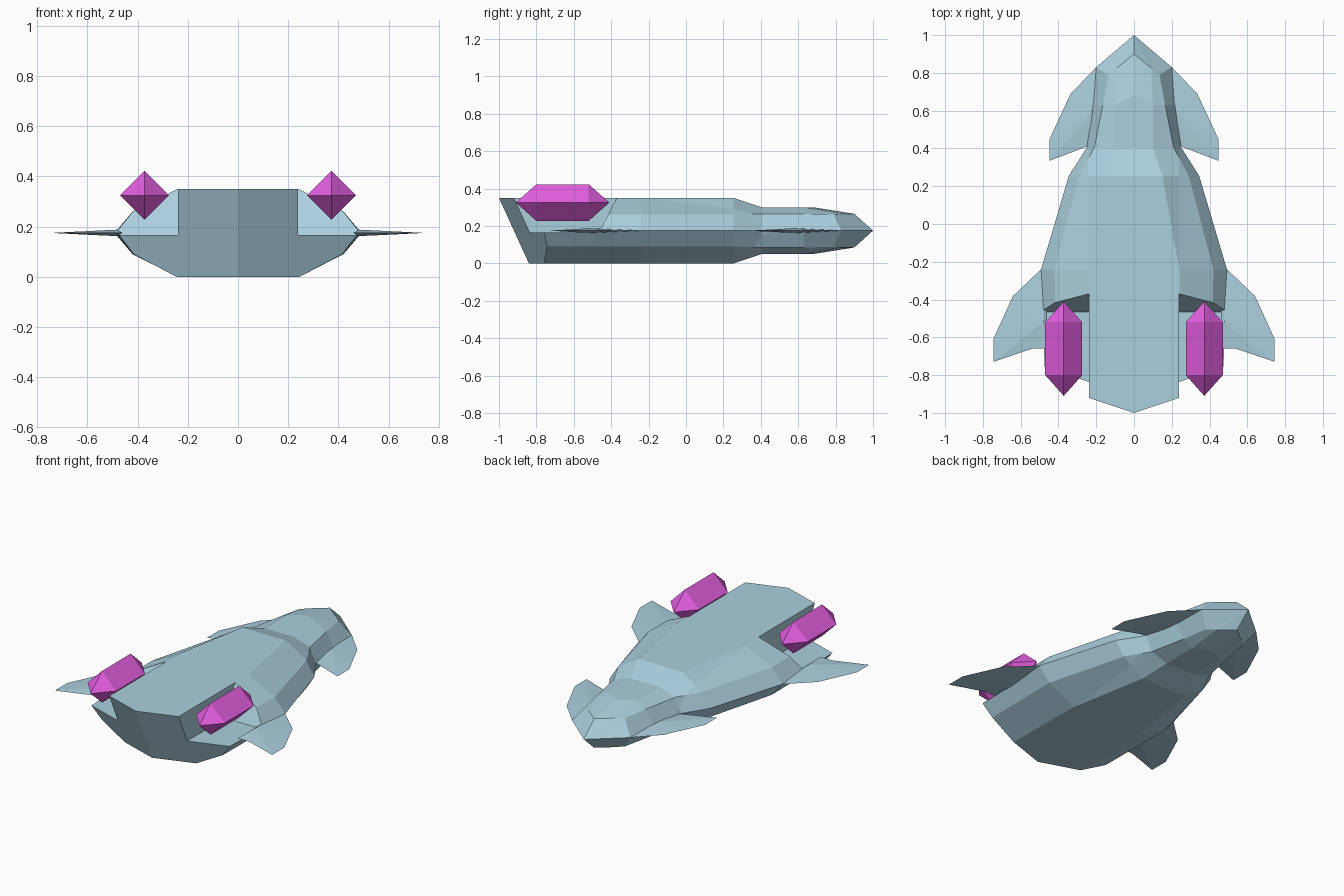
import bpy, bmesh, math

if "Cube" in bpy.data.objects:
    bpy.data.objects.remove(bpy.data.objects["Cube"])


def material(name, rgb):
    m = bpy.data.materials.new(name)
    m.diffuse_color = (*rgb, 1)
    m.use_nodes = True
    m.node_tree.nodes["Principled BSDF"].inputs["Base Color"].default_value = m.diffuse_color
    return m


BLUE = material("pale blue hull", (0.41, 0.63, 0.73))
PINK = material("magenta engine", (0.78, 0.115, 0.76))
MID = 0.175                      # waist height
BAY_X, BAY_Z = 0.238, 0.166      # inner wall and floor of the engine bays


def make(name, verts, faces, mat):
    me = bpy.data.meshes.new(name)
    me.from_pydata(verts, [], faces)
    bm = bmesh.new()
    bm.from_mesh(me)
    bmesh.ops.recalc_face_normals(bm, faces=bm.faces)
    bm.to_mesh(me)
    bm.free()
    me.materials.append(mat)
    ob = bpy.data.objects.new(name, me)
    bpy.context.collection.objects.link(ob)
    return ob


def full_ring(upper):
    """Upper quarter (centre, edge, shoulder, waist) reflected down and across."""
    half = upper + [(x, y, 2 * MID - z) for x, y, z in upper[-2::-1]]
    return half + [(-x, y, z) for x, y, z in half[-2:0:-1]]


def section(y, top, edge, shoulder, sh_z, waist, lead=0.0):
    return full_ring([(0, y + lead, top), (edge, y, top), (shoulder, y, sh_z), (waist, y, MID)])


def stern_y(x, z):
    return -0.84 + abs(x) / 3 - 0.457 * z


def bay_front_y(z):
    return -0.37 - 0.095 * (0.35 - z) / 0.184


# Hull: angular sections from the nose to the raked, V-shaped stern
rings = [
    full_ring([(0, 0.90, 0.265), (0.09, 0.827, 0.265), (0.135, 0.79, 0.262), (0.2, 0.83, MID)]),
    section(0.63, 0.30, 0.10, 0.165, 0.265, 0.222, 0.05),
    section(0.405, 0.30, 0.10, 0.21, 0.265, 0.25),
    section(0.255, 0.35, 0.15, 0.29, 0.26, 0.345),
    section(-0.24, 0.35, 0.24, 0.42, 0.26, 0.492),
    [(x, stern_y(x, z), z) for x, y, z in section(0, 0.35, 0.245, 0.415, 0.26, 0.48)],
]
N = 12
verts = [p for r in rings for p in r] + [(0, 1.0, MID)]
faces = [(i * N + j, i * N + (j + 1) % N, (i + 1) * N + (j + 1) % N, (i + 1) * N + j)
         for i in range(len(rings) - 1) for j in range(N)]
faces += [(len(verts) - 1, j, (j + 1) % N) for j in range(N)]
last = (len(rings) - 1) * N
faces += [tuple(last + j for j in range(7)), tuple(last + j % N for j in range(6, 13))]
hull = make("hull", verts, faces, BLUE)

# Engine bays: slice the hull along the bay planes and remove the upper rear corners
bm = bmesh.new()
bm.from_mesh(hull.data)
slope = (0, 0.184, -0.095)
for co, no in (((BAY_X, 0, 0), (1, 0, 0)), ((-BAY_X, 0, 0), (1, 0, 0)),
               ((0, 0, BAY_Z), (0, 0, 1)), ((0, -0.37, 0.35), slope)):
    bmesh.ops.bisect_plane(bm, geom=bm.verts[:] + bm.edges[:] + bm.faces[:],
                           dist=1e-5, plane_co=co, plane_no=no)
gone = []
for f in bm.faces:
    c = f.calc_center_median()
    if abs(c.x) > BAY_X and c.z > BAY_Z and c.y < bay_front_y(c.z):
        gone.append(f)
bmesh.ops.delete(bm, geom=gone, context='FACES')
bm.to_mesh(hull.data)
bm.free()

# Bay linings: inner wall, sloped front wall and floor
for s, side in ((-1, "left"), (1, "right")):
    wall = [(BAY_X, bay_front_y(0.35), 0.35), (BAY_X, bay_front_y(BAY_Z), BAY_Z),
            (BAY_X, stern_y(BAY_X, BAY_Z), BAY_Z), (BAY_X, stern_y(BAY_X, 0.35), 0.35)]
    front = [(x, bay_front_y(z), z) for x, z in
             ((BAY_X, 0.35), (0.241, 0.35), (0.419, 0.26), (0.487, MID), (0.481, BAY_Z), (BAY_X, BAY_Z))]
    floor = [(BAY_X, bay_front_y(BAY_Z), BAY_Z), (0.481, bay_front_y(BAY_Z), BAY_Z),
             (0.474, stern_y(0.474, BAY_Z), BAY_Z), (BAY_X, stern_y(BAY_X, BAY_Z), BAY_Z)]
    for label, pts, inward in (("wall", wall, (s, 0, 0)), ("front", front, (0, -1, 0)),
                               ("floor", floor, (0, 0, 1))):
        ob = make("bay_" + label + "_" + side, [(s * x, y, z) for x, y, z in pts],
                  [tuple(range(len(pts)))], BLUE)
        n = ob.data.polygons[0].normal
        if sum(a * b for a, b in zip(n, inward)) < 0:
            ob.data.flip_normals()


# Fins: flat blades, thick at the root and sharp at the rim
def fin(name, outline, ridge, s):
    verts = [(s * x, y, MID) for x, y in outline]
    n = len(verts)
    verts += [(s * ridge[0], ridge[1], MID + d) for d in (0.013, -0.013)]
    make(name, verts, [(j, (j + 1) % n, n + k) for j in range(n) for k in (0, 1)], BLUE)


rear_fin = [(0.46, -0.24), (0.492, -0.24), (0.64, -0.38), (0.745, -0.61), (0.745, -0.73),
            (0.54, -0.66), (0.46, -0.66)]
front_fin = [(0.16, 0.83), (0.2, 0.83), (0.335, 0.69), (0.447, 0.45), (0.447, 0.335),
             (0.25, 0.41), (0.2, 0.41)]


# Engines: diamond-section pods with pointed ends
def engine(name, s):
    r, cx, cz = 0.098, 0.372, 0.325
    verts = [(s * cx + r * math.cos(a * math.pi / 2), y, cz + r * math.sin(a * math.pi / 2))
             for y in (-0.52, -0.80) for a in range(4)]
    verts += [(s * cx, -0.41, cz), (s * cx, -0.91, cz)]
    faces = []
    for j in range(4):
        k = (j + 1) % 4
        faces += [(j, k, 4 + k, 4 + j), (8, j, k), (9, 4 + j, 4 + k)]
    make(name, verts, faces, PINK)


for s, side in ((-1, "left"), (1, "right")):
    fin("rear_fin_" + side, rear_fin, (0.48, -0.52), s)
    fin("front_fin_" + side, front_fin, (0.235, 0.58), s)
    engine("engine_" + side, s)
